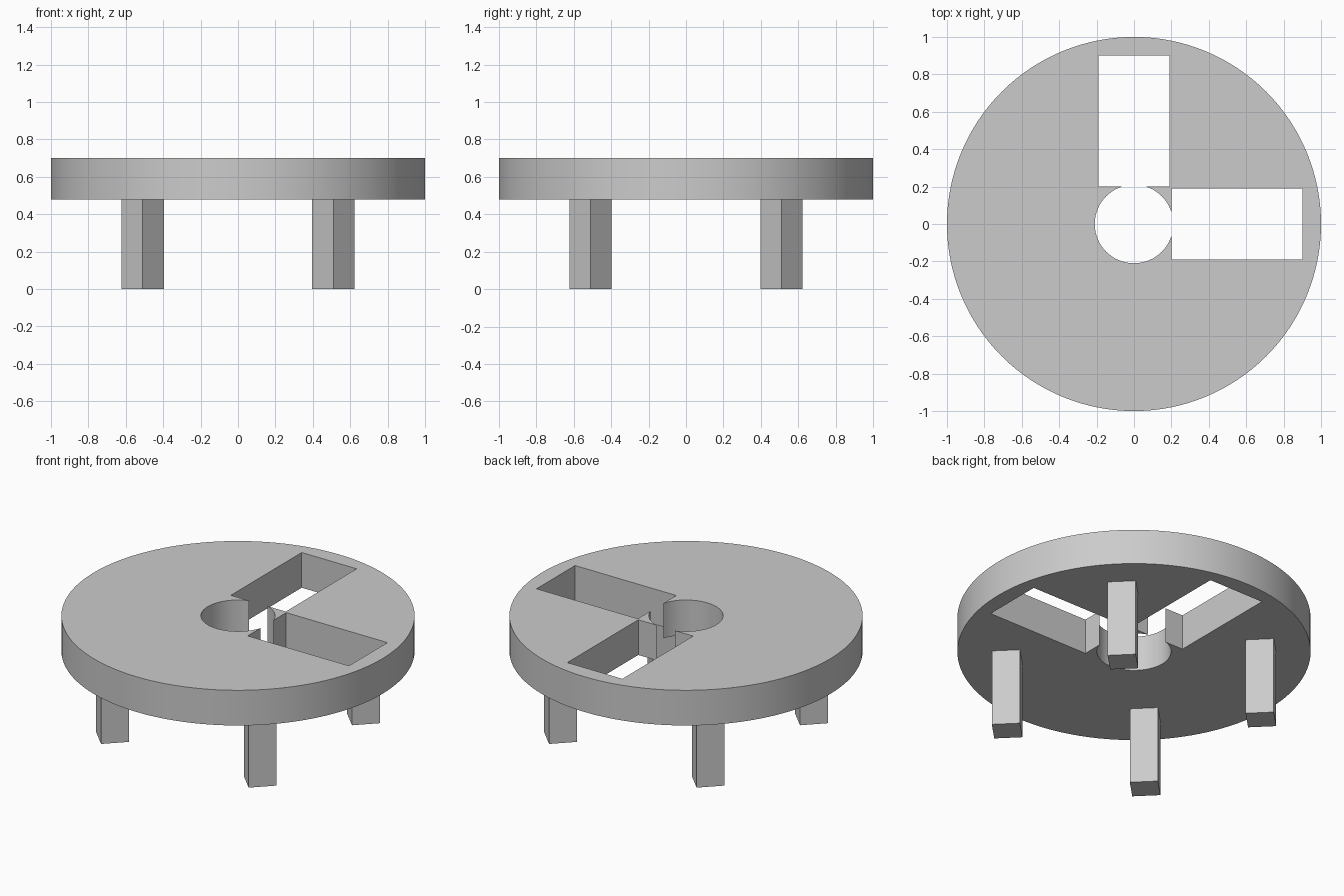
import bpy
import math

if "Cube" in bpy.data.objects:
    bpy.data.objects.remove(bpy.data.objects["Cube"], do_unlink=True)

TOP, UNDERSIDE = 0.70, 0.48
MID = (TOP + UNDERSIDE) / 2

grey = bpy.data.materials.new("plain_grey")
grey.use_nodes = True
colour = (0.6, 0.6, 0.6, 1)
grey.diffuse_color = colour
grey.node_tree.nodes["Principled BSDF"].inputs["Base Color"].default_value = colour


def box(name, centre, size, turn=0):
    bpy.ops.mesh.primitive_cube_add(size=1, location=centre, rotation=(0, 0, turn))
    ob = bpy.context.object
    ob.name = name
    ob.scale = size
    bpy.ops.object.transform_apply(location=False, rotation=False, scale=True)
    return ob


def cylinder(name, radius, height, sides):
    bpy.ops.mesh.primitive_cylinder_add(vertices=sides, radius=radius, depth=height,
                                        location=(0, 0, MID))
    ob = bpy.context.object
    ob.name = name
    return ob


# Round top
table_top = cylinder("table_top", 1, TOP - UNDERSIDE, 128)
table_top.data.materials.append(grey)

# Centre hole and two slots, cut right through
cutters = [
    cylinder("centre_hole_cutter", 0.21, 0.5, 64),
    box("left_slot_cutter", (0.55, 0, MID), (0.70, 0.38, 0.5)),
    box("back_slot_cutter", (0, 0.55, MID), (0.38, 0.70, 0.5)),
]
bpy.ops.object.select_all(action='DESELECT')
table_top.select_set(True)
bpy.context.view_layer.objects.active = table_top
for cutter in cutters:
    cutter.hide_render = True
    cut = table_top.modifiers.new(cutter.name, 'BOOLEAN')
    cut.operation = 'DIFFERENCE'
    cut.solver = 'EXACT'
    cut.object = cutter
    bpy.ops.object.modifier_apply(modifier=cut.name)
    bpy.data.objects.remove(cutter, do_unlink=True)
bpy.ops.object.shade_smooth_by_angle(angle=math.radians(30))

# Four square legs, turned to face outwards along the diagonals
for side, x in (("left", 0.51), ("right", -0.51)):
    for end, y in (("front", -0.51), ("back", 0.51)):
        leg = box(f"{end}_{side}_leg", (x, y, UNDERSIDE / 2),
                  (0.16, 0.16, UNDERSIDE), math.radians(45))
        leg.data.materials.append(grey)
